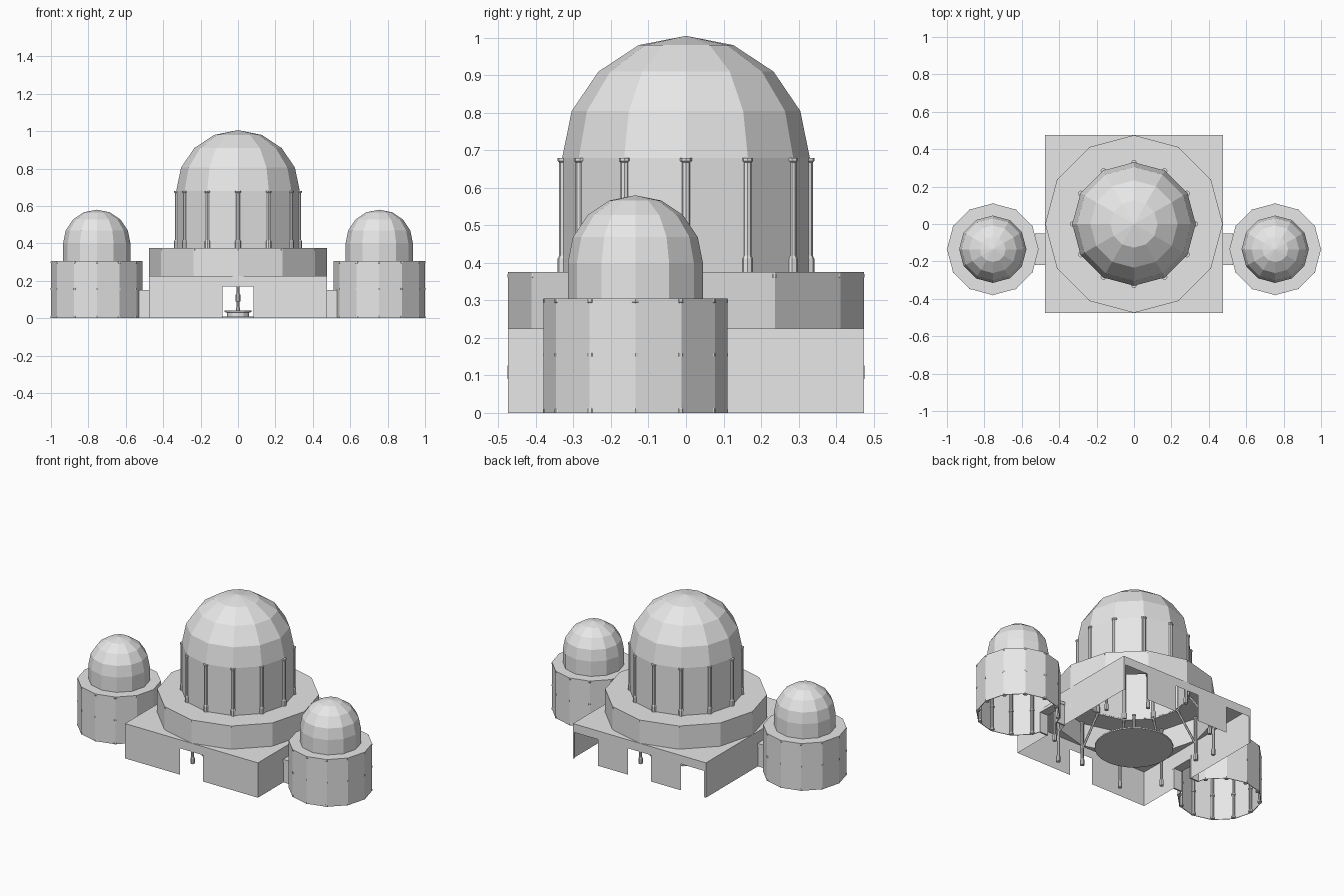
import bpy, bmesh
from math import cos, sin, pi, radians
from mathutils import Vector

if "Cube" in bpy.data.objects:
    bpy.data.objects.remove(bpy.data.objects["Cube"])

SIDES = 12
HALF = 0.475          # half width of the square hall
TOWER_X, TOWER_Y = 0.755, -0.135

stone = bpy.data.materials.new("pale_stone")
stone.use_nodes = True
stone.diffuse_color = (0.8, 0.8, 0.8, 1)
stone.node_tree.nodes["Principled BSDF"].inputs["Base Color"].default_value = (0.8, 0.8, 0.8, 1)


def finish(bm, name, thickness=0):
    bmesh.ops.remove_doubles(bm, verts=bm.verts, dist=0.0005)
    mesh = bpy.data.meshes.new(name)
    bm.to_mesh(mesh)
    bm.free()
    mesh.materials.append(stone)
    obj = bpy.data.objects.new(name, mesh)
    bpy.context.collection.objects.link(obj)
    if thickness:
        mod = obj.modifiers.new("wall_thickness", "SOLIDIFY")
        mod.thickness = thickness
        mod.offset = -1
    return obj


def lathe(bm, profile, center=(0, 0), sides=SIDES):
    """Spin a bottom-to-top (radius, height) profile into flat facets."""
    def point(r, z, j):
        a = 2 * pi * j / sides
        return bm.verts.new((center[0] + r * cos(a), center[1] + r * sin(a), z))
    for low, high in zip(profile, profile[1:]):
        for j in range(sides):
            corners = [point(*low, j)] if low[0] == 0 else [point(*low, j), point(*low, j + 1)]
            corners += [point(*high, j)] if high[0] == 0 else [point(*high, j + 1), point(*high, j)]
            bm.faces.new(corners)


def cut_opening(bm, low, high):
    """Slice the shell along a box and remove the faces inside it."""
    bmesh.ops.remove_doubles(bm, verts=bm.verts, dist=0.0005)
    for axis in range(3):
        normal = Vector((0, 0, 0))
        normal[axis] = 1
        for corner in (low, high):
            bmesh.ops.bisect_plane(bm, geom=bm.verts[:] + bm.edges[:] + bm.faces[:],
                                   plane_co=corner, plane_no=normal)
    inside = [f for f in bm.faces
              if all(low[i] < f.calc_center_median()[i] < high[i] for i in range(3))]
    bmesh.ops.delete(bm, geom=inside, context="FACES")


def dome_profile(radius, floor, spring, rise):
    curve = [(radius * cos(k * pi / 8), spring + rise * sin(k * pi / 8)) for k in range(4)]
    return [(radius, floor)] + curve + [(0, spring + rise)]


def box(name, low, high):
    bm = bmesh.new()
    bmesh.ops.create_cube(bm, size=1)
    for v in bm.verts:
        v.co = [low[i] if v.co[i] < 0 else high[i] for i in range(3)]
    return finish(bm, name)


def column(bm, x, y, z0, z1, r, base=0.035):
    wide = r * 1.4
    lathe(bm, [(0, z0), (wide, z0), (wide, z0 + base), (r, z0 + base + 0.008),
               (r, z1 - 0.012), (wide, z1 - 0.008), (wide, z1), (0, z1)], (x, y), 8)


def ring_points(radius, center=(0, 0)):
    return [(center[0] + radius * cos(radians(30 * j)),
             center[1] + radius * sin(radians(30 * j))) for j in range(SIDES)]


# Square hall: walls, roof corners around the drum, and doorways
bm = bmesh.new()
corners = [(HALF, HALF), (-HALF, HALF), (-HALF, -HALF), (HALF, -HALF)]
rim = ring_points(HALF)
for i, (x, y) in enumerate(corners):
    nx, ny = corners[(i + 1) % 4]
    bm.faces.new([bm.verts.new(p) for p in
                  ((x, y, 0), (nx, ny, 0), (nx, ny, 0.225), (x, y, 0.225))])
    for k in range(3):
        a, b = rim[3 * i + k], rim[(3 * i + k + 1) % SIDES]
        bm.faces.new([bm.verts.new((*p, 0.225)) for p in ((x, y), b, a)])
bmesh.ops.recalc_face_normals(bm, faces=bm.faces)
cut_opening(bm, (-0.083, -0.5, -0.01), (0.083, -0.4, 0.17))
for cx in (-0.38, 0, 0.38):
    cut_opening(bm, (cx - 0.083, 0.44, -0.01), (cx + 0.083, 0.5, 0.17))
for s in (-1, 1):
    cut_opening(bm, (s * HALF - 0.03, TOWER_Y - 0.07, -0.01), (s * HALF + 0.03, TOWER_Y + 0.07, 0.13))
bmesh.ops.recalc_face_normals(bm, faces=bm.faces)
finish(bm, "hall")

# Drum and main dome
bm = bmesh.new()
lathe(bm, [(HALF, 0.225), (HALF, 0.375), (0.325, 0.375)])
finish(bm, "drum", 0.006)
bm = bmesh.new()
lathe(bm, dome_profile(0.33, 0.375, 0.68, 0.325))
finish(bm, "main_dome", 0.006)

# Columns around the main dome
bm = bmesh.new()
for x, y in ring_points(0.327):
    column(bm, x, y, 0.376, 0.68, 0.011)
finish(bm, "dome_columns")

# Columns inside the hall; those above doorways hang shorter
bm = bmesh.new()
for j, (x, y) in enumerate(ring_points(0.463)):
    column(bm, x, y, 0.09 if j % 3 == 0 else 0, 0.37, 0.009)
finish(bm, "hall_columns")

# Slanted struts from hall columns to the dome foot
bm = bmesh.new()
for (x0, y0), (x1, y1) in zip(ring_points(0.46), ring_points(0.325)):
    start, end = Vector((x0, y0, 0.2)), Vector((x1, y1, 0.37))
    way = end - start
    made = bmesh.ops.create_cone(bm, cap_ends=True, segments=6, radius1=0.007,
                                 radius2=0.007, depth=way.length)
    turn = way.to_track_quat("Z", "Y")
    for v in made["verts"]:
        v.co = turn @ v.co + (start + end) / 2
finish(bm, "struts")

# Round floor with pedestal and post
bm = bmesh.new()
lathe(bm, [(0, 0), (0.227, 0), (0.227, 0.008), (0, 0.008)], sides=24)
finish(bm, "floor_disc")
bm = bmesh.new()
lathe(bm, [(0.06, 0.008), (0.06, 0.03), (0.072, 0.033), (0.072, 0.042), (0, 0.042)])
finish(bm, "pedestal")
bm = bmesh.new()
column(bm, 0, 0, 0.042, 0.22, 0.008, 0.01)
finish(bm, "center_post")

# Side towers, their domes, inner columns and passages
for side, s in (("left", 1), ("right", -1)):
    center = (s * TOWER_X, TOWER_Y)
    bm = bmesh.new()
    lathe(bm, [(0.245, 0), (0.245, 0.305), (0.175, 0.305)], center)
    door_x = s * (TOWER_X - 0.23)
    cut_opening(bm, (door_x - 0.06, TOWER_Y - 0.07, -0.01), (door_x + 0.06, TOWER_Y + 0.07, 0.13))
    finish(bm, side + "_tower", 0.004)

    bm = bmesh.new()
    lathe(bm, dome_profile(0.18, 0.305, 0.4, 0.18), center)
    finish(bm, side + "_tower_dome", 0.004)

    bm = bmesh.new()
    for j, (x, y) in enumerate(ring_points(0.234, center)):
        if j == (6 if s > 0 else 0):
            continue
        column(bm, x, y, 0, 0.303, 0.009, 0.01)
        lathe(bm, [(0, 0.15), (0.0125, 0.15), (0.0125, 0.16), (0, 0.16)], (x, y), 8)
    finish(bm, side + "_tower_columns")

    x0, x1 = sorted((s * 0.472, s * 0.53))
    for y, label in ((TOWER_Y - 0.08, "front"), (TOWER_Y + 0.07, "back")):
        box(f"{side}_passage_{label}_wall", (x0, y, 0), (x1, y + 0.01, 0.13))
    box(side + "_passage_roof", (x0, TOWER_Y - 0.083, 0.13), (x1, TOWER_Y + 0.083, 0.15))
